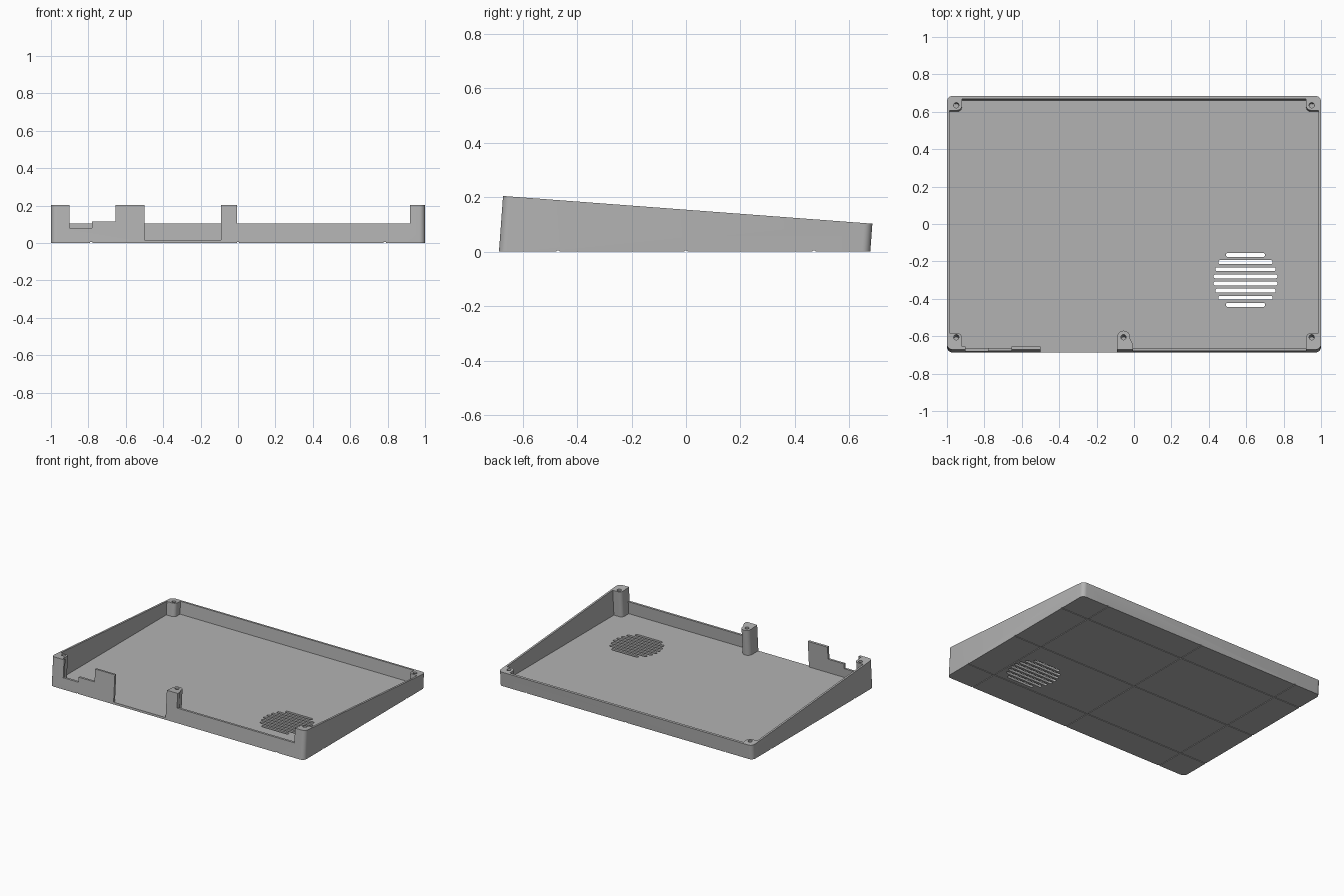
import bpy, bmesh, math
from mathutils import Vector

if "Cube" in bpy.data.objects:
    bpy.data.objects.remove(bpy.data.objects["Cube"], do_unlink=True)

LEAN = 0.0735          # walls lean back, square to the sloping rim
FLOOR = 0.015
FRONT, BACK = -0.687, 0.677
IN_FRONT, IN_BACK, IN_SIDE = -0.671, 0.66, 0.986


def rim(y):
    """Height of the sloping rim above a plan position."""
    return (0.154 - 0.075 * y) / (1 + 0.075 * LEAN)


def outline(corners, steps=6):
    """Turn (x, y, radius) corners into a filleted outline."""
    pts = []
    for i, (x, y, r) in enumerate(corners):
        p = Vector((x, y))
        if not r:
            pts.append(p)
            continue
        a = (Vector(corners[i - 1][:2]) - p).normalized()
        b = (Vector(corners[(i + 1) % len(corners)][:2]) - p).normalized()
        half = a.angle(b) / 2
        c = p + (a + b).normalized() * r / math.sin(half)
        start = p + a * r / math.tan(half) - c
        end = p + b * r / math.tan(half) - c
        sweep = math.atan2(start.x * end.y - start.y * end.x, start.dot(end))
        for k in range(steps + 1):
            t = sweep * k / steps
            pts.append(c + Vector((start.x * math.cos(t) - start.y * math.sin(t),
                                   start.x * math.sin(t) + start.y * math.cos(t))))
    return pts


def rect(x0, x1, y0, y1, r=0):
    return outline([(x0, y0, r), (x1, y0, r), (x1, y1, r), (x0, y1, r)])


def prism(name, pts, z0, z1=None, lean=LEAN):
    """Extrude an outline upward; without z1 it ends at the rim."""
    bm = bmesh.new()
    rings = []
    for top in (False, True):
        ring = []
        for p in pts:
            z = z0 if not top else (rim(p.y) if z1 is None else z1)
            ring.append(bm.verts.new((p.x, p.y + lean * z, z)))
        rings.append(ring)
    low, high = rings
    bm.faces.new(low[::-1])
    bm.faces.new(high)
    for i in range(len(low)):
        j = (i + 1) % len(low)
        bm.faces.new((low[i], low[j], high[j], high[i]))
    bmesh.ops.remove_doubles(bm, verts=bm.verts, dist=1e-5)
    bmesh.ops.recalc_face_normals(bm, faces=bm.faces)
    me = bpy.data.meshes.new(name)
    bm.to_mesh(me)
    bm.free()
    ob = bpy.data.objects.new(name, me)
    bpy.context.collection.objects.link(ob)
    return ob


# Solid wedge that everything is cut from
tray = prism("tray", rect(-1, 1, FRONT, BACK, 0.03), 0)
cutters = []


def cut(*args, **kw):
    ob = prism("cutter", *args, **kw)
    ob.hide_render = True
    cutters.append(ob)


# Cavity: its outline leaves the corner posts and the front post standing
R = 0.025
right = [(0.92, IN_FRONT, 0), (0.92, -0.598, R), (IN_SIDE, -0.598, 0),
         (IN_SIDE, 0.6, 0), (0.92, 0.6, R), (0.92, IN_BACK, 0)]
left = [(-x, y, r) for x, y, r in reversed(right)]
post = [(-0.09, IN_FRONT, 0), (-0.09, -0.585, 0.033), (-0.022, -0.585, 0.033),
        (-0.022, -0.625, 0), (-0.005, -0.66, 0), (-0.005, IN_FRONT, 0)]
cut(outline(right + left + post), FLOOR, 0.4)

# Front wall openings: x range and sill height
for x0, x1, sill in ((-0.9, -0.78, 0.08), (-0.781, -0.655, 0.115),
                     (-0.5, -0.09, FLOOR), (-0.005, 0.92, 0.103)):
    cut(rect(x0, x1, FRONT - 0.1, IN_FRONT + 0.003), sill, 0.4)

# Screw holes in the posts
for x, y in ((-0.95, -0.62), (0.95, -0.62), (-0.95, 0.627), (0.95, 0.627),
             (-0.056, -0.62)):
    cut(rect(x - 0.014, x + 0.014, y - 0.014, y + 0.014, 0.014), 0.03, 0.4)

# Round speaker grille made of slots
for i, half in enumerate((0.105, 0.145, 0.161, 0.171)):
    for side in (-1, 1):
        y = -0.299 + side * (3.5 - i) * 0.0381
        cut(rect(0.596 - half, 0.596 + half, y - 0.0105, y + 0.0105, 0.01),
            -0.1, FLOOR + 0.05, lean=0)

# Shallow grooves under the floor
for k in (-1, 0, 1):
    cut(rect(k * 0.785 - 0.006, k * 0.785 + 0.006, -1, 1), -0.05, 0.004, lean=0)
    cut(rect(-1.2, 1.2, k * 0.47 - 0.006, k * 0.47 + 0.006), -0.05, 0.004, lean=0)

for ob in cutters:
    mod = tray.modifiers.new("cut", "BOOLEAN")
    mod.operation, mod.solver, mod.object = "DIFFERENCE", "EXACT", ob

# Bake the cuts and drop the cutters
deps = bpy.context.evaluated_depsgraph_get()
baked = bpy.data.meshes.new_from_object(tray.evaluated_get(deps))
tray.modifiers.clear()
tray.data = baked
for ob in cutters:
    bpy.data.objects.remove(ob, do_unlink=True)

# Single grey plastic
grey = bpy.data.materials.new("grey plastic")
grey.use_nodes = True
color = (0.45, 0.45, 0.45, 1)
grey.diffuse_color = color
grey.node_tree.nodes["Principled BSDF"].inputs["Base Color"].default_value = color
tray.data.materials.clear()
tray.data.materials.append(grey)

bpy.ops.object.select_all(action="DESELECT")
tray.select_set(True)
bpy.context.view_layer.objects.active = tray
bpy.ops.object.shade_smooth_by_angle(angle=math.radians(30))
